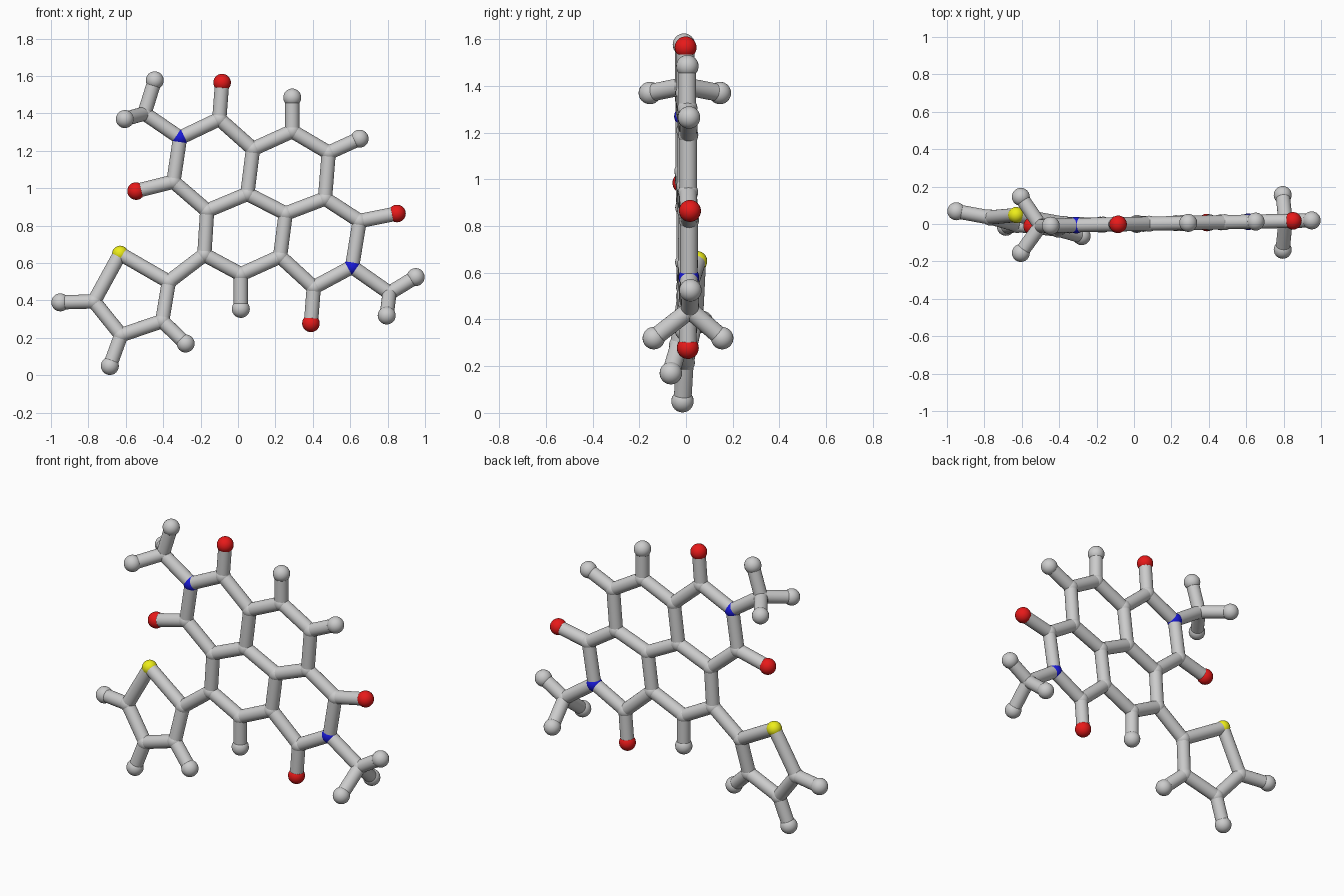
import bpy
from mathutils import Vector

if "Cube" in bpy.data.objects:
    bpy.data.objects.remove(bpy.data.objects["Cube"])

BOND_R = 0.038
RADIUS = {"C": 0.043, "N": 0.0445, "S": 0.043, "O": 0.047, "H": 0.048}
LABEL = {"C": "carbon", "N": "nitrogen", "S": "sulfur", "O": "oxygen", "H": "hydrogen"}


def material(name, rgb):
    m = bpy.data.materials.new(name)
    m.diffuse_color = (*rgb, 1)
    m.use_nodes = True
    m.node_tree.nodes["Principled BSDF"].inputs["Base Color"].default_value = m.diffuse_color
    return m


MATS = {"O": material("red", (0.8, 0.01, 0.01)),
        "N": material("blue", (0.01, 0.01, 0.7)),
        "S": material("yellow", (0.85, 0.85, 0.01))}

# flat ring core: (x, z), slightly tilted in y
flat = {
    "N1": (-0.31, 1.27), "C1": (-0.10, 1.37), "O1": (-0.085, 1.565),
    "C2": (-0.345, 1.035), "O2": (-0.545, 0.985),
    "C3": (0.08, 1.21), "C4": (0.05, 0.97), "C5": (-0.165, 0.88),
    "C6": (0.29, 1.305), "H6": (0.29, 1.485), "C7": (0.485, 1.19), "H7": (0.65, 1.265),
    "C8": (0.465, 0.945), "C9": (0.255, 0.865),
    "C10": (0.65, 0.825), "O10": (0.85, 0.865), "N2": (0.61, 0.58),
    "C11": (0.405, 0.47), "O11": (0.39, 0.278), "C12": (0.225, 0.635),
    "C13": (0.015, 0.54), "H13": (0.015, 0.355), "C14": (-0.18, 0.645),
    "C20": (-0.50, 1.40), "H20": (-0.445, 1.577),
    "C21": (0.81, 0.44), "H21": (0.95, 0.525),
}
atoms = {k: Vector((x, 0.02 * x, z)) for k, (x, z) in flat.items()}

# twisted five-sided ring and the paired methyl hydrogens
atoms.update({k: Vector(v) for k, v in {
    "C15": (-0.37, 0.0, 0.50), "S1": (-0.63, 0.048, 0.65),
    "C16": (-0.77, 0.035, 0.395), "H16": (-0.95, 0.068, 0.39),
    "C17": (-0.625, -0.005, 0.215), "H17": (-0.685, -0.015, 0.05),
    "C18": (-0.405, -0.03, 0.29), "H18": (-0.28, -0.065, 0.17),
    "H20a": (-0.605, -0.155, 1.37), "H20b": (-0.605, 0.145, 1.37),
    "H21a": (0.795, -0.138, 0.32), "H21b": (0.795, 0.155, 0.32),
}.items()})

# chains of bonded atoms
chains = """N1 C1 C3 C4 C5 C2 N1 C20 H20|C3 C6 C7 C8 C9 C4|C8 C10 N2 C11 C12 C9
C12 C13 C14 C5|C14 C15 S1 C16 C17 C18 C15|C1 O1|C2 O2|C6 H6|C7 H7|C10 O10|C11 O11
C13 H13|C16 H16|C17 H17|C18 H18|H20a C20 H20b|N2 C21 H21|H21a C21 H21b"""

# atoms
for key, pos in atoms.items():
    el = key[0]
    bpy.ops.mesh.primitive_uv_sphere_add(segments=24, ring_count=16,
                                         radius=RADIUS[el], location=pos)
    ob = bpy.context.object
    ob.name = LABEL[el] + "_atom_" + key[1:]
    bpy.ops.object.shade_smooth()
    if el in MATS:
        ob.data.materials.append(MATS[el])

# bonds
for chain in chains.replace("\n", "|").split("|"):
    names = chain.split()
    for a, b in zip(names, names[1:]):
        p, q = atoms[a], atoms[b]
        d = q - p
        bpy.ops.mesh.primitive_cylinder_add(
            vertices=24, radius=BOND_R, depth=d.length, location=(p + q) / 2,
            rotation=d.to_track_quat("Z", "Y").to_euler())
        bpy.context.object.name = "bond_" + a + "_" + b
        bpy.ops.object.shade_smooth_by_angle()
